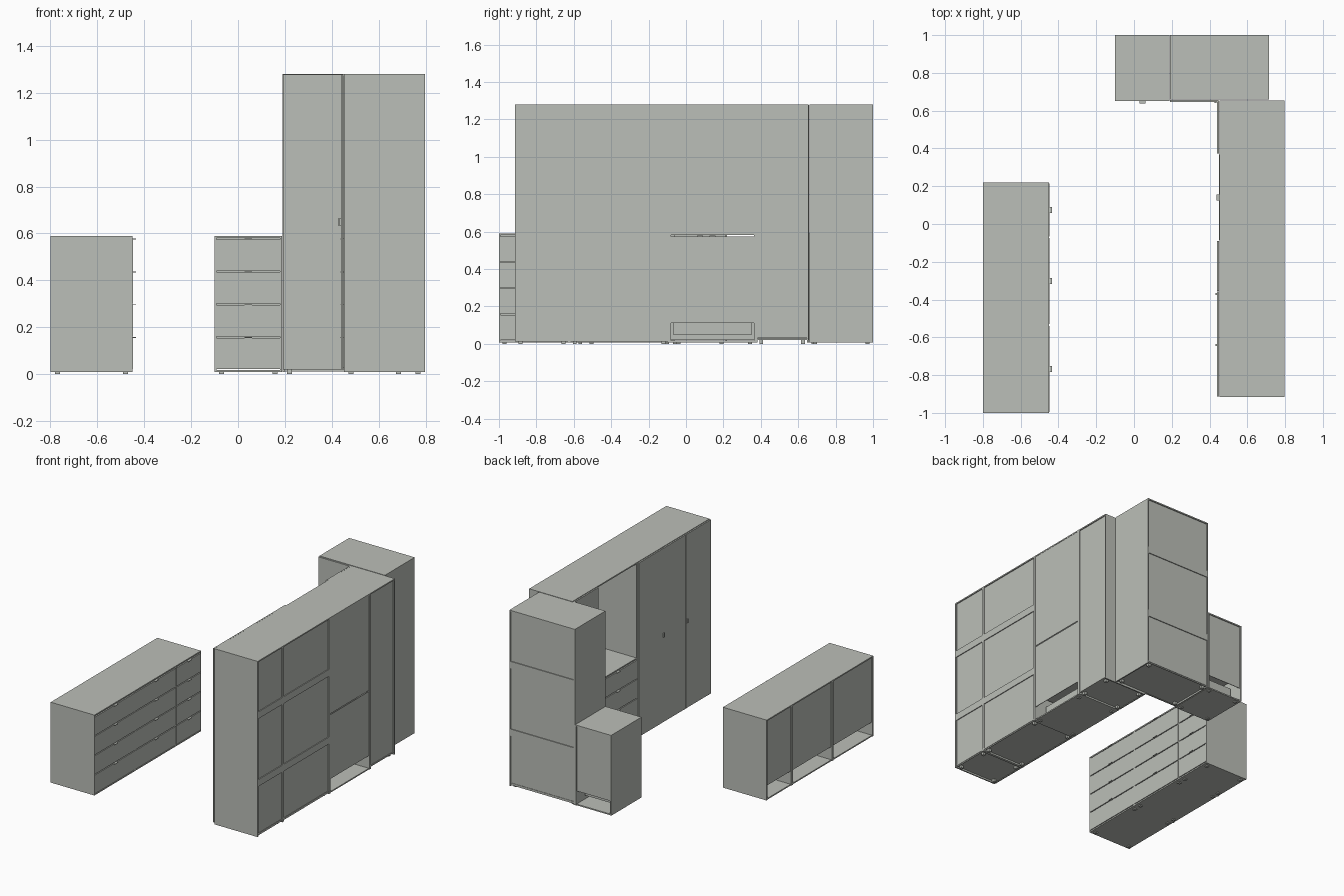
import bpy
import bmesh
from math import radians
from mathutils import Matrix, Vector

if "Cube" in bpy.data.objects:
    bpy.data.objects.remove(bpy.data.objects["Cube"], do_unlink=True)

# Single painted finish
paint = bpy.data.materials.new("warm_grey_paint")
paint.use_nodes = True
colour = (0.50, 0.52, 0.48, 1)
paint.diffuse_color = colour
paint.node_tree.nodes["Principled BSDF"].inputs["Base Color"].default_value = colour

T = 0.009      # board thickness
BASE = 0.008   # foot height
TALL = 1.28
LOW = 0.59


class Unit:
    """Cabinet frame: x across the front, y from front to back, z up."""

    def __init__(self, name, x, y, angle, width, depth, height):
        self.name, self.w, self.d, self.h = name, width, depth, height
        self.place = Matrix.Translation((x, y, 0)) @ Matrix.Rotation(radians(angle), 4, "Z")

    def board(self, part, x0, x1, y0, y1, z0, z1):
        bm = bmesh.new()
        bmesh.ops.create_cube(bm, size=1)
        size = Vector((x1 - x0, y1 - y0, z1 - z0))
        bmesh.ops.scale(bm, vec=size, verts=bm.verts)
        bmesh.ops.translate(bm, vec=Vector((x0, y0, z0)) + size / 2, verts=bm.verts)
        bm.transform(self.place)
        name = f"{self.name}_{part}"
        mesh = bpy.data.meshes.new(name)
        bm.to_mesh(mesh)
        bm.free()
        mesh.materials.append(paint)
        bpy.context.collection.objects.link(bpy.data.objects.new(name, mesh))

    def carcass(self, floor):
        w, d, h = self.w, self.d, self.h
        for part, x in (("left_side", 0), ("right_side", w - T)):
            self.board(part, x, x + T, 0, d, BASE, h)
        self.board("top", T, w - T, 0, d, h - T, h)
        self.board("bottom", T, w - T, 0, d - 0.004, floor, floor + T)
        # Small feet near each corner
        for x in (0.02, w - 0.04):
            for y in (0.02, d - 0.04):
                self.board("foot", x, x + 0.02, y, y + 0.02, 0, floor)

    def back(self, z0, z1, inset=0.007):
        self.board("back_panel", T, self.w - T, self.d - inset - 0.004, self.d - inset, z0, z1)

    def rail(self, z0, z1):
        self.board("back_rail", T, self.w - T, self.d - T, self.d - 0.001, z0, z1)

    def drawers(self, rows=4):
        w, d = self.w, self.d
        pitch = (LOW - T - 0.021) / rows
        for i in range(rows):
            z = 0.021 + i * pitch
            top = z + pitch - 0.006
            self.board("drawer_front", T / 2, w - T / 2, -0.002, 0.008, z, top)
            self.board("drawer_box", 0.02, w - 0.02, 0.008, d * 0.75, z + 0.03, top - 0.02)
            self.board("drawer_handle", w / 2 - 0.016, w / 2 + 0.016, -0.015, 0, top - 0.001, top + 0.003)

    def door(self, x0, x1, handle=None):
        self.board("door", x0 + 0.001, x1 - 0.001, -0.013, -0.003, 0.02, TALL - 0.002)
        if handle is not None:
            self.board("door_handle", handle - 0.005, handle + 0.005, -0.02, -0.013, 0.635, 0.665)


def drawer_chest(name, x, y, angle, width, depth):
    unit = Unit(name, x, y, angle, width, depth, LOW)
    unit.carcass(BASE)
    unit.drawers()
    unit.back(0.11, LOW - T)


def wardrobe(name, x, y, angle, width, depth):
    unit = Unit(name, x, y, angle, width, depth, TALL)
    unit.carcass(0.02)
    # Three back panels separated by flush rails
    for z0, z1 in ((0.012, 0.37), (0.42, 0.86), (0.91, TALL - 0.004)):
        unit.back(z0, z1)
    for z0 in (0.37, 0.86):
        unit.rail(z0, z0 + 0.05)
    return unit


# Long low dresser, facing +x
start = -1.0
for name, width in (("dresser_front", 0.465), ("dresser_middle", 0.465), ("dresser_rear", 0.29)):
    drawer_chest(name, -0.45, start, 90, width, 0.35)
    start += width

# Small chest beside the corner wardrobe
drawer_chest("small_chest", -0.10, 0.652, 0, 0.288, 0.348)

# Wall of tall cabinets, facing -x
WALL, DEPTH = 0.452, 0.346
narrow = wardrobe("narrow_wardrobe", WALL, -0.625, -90, 0.29, DEPTH)
narrow.door(0, 0.29, 0.015)

double = wardrobe("double_wardrobe", WALL, -0.09, -90, 0.535, DEPTH)
double.door(0, 0.267)
double.door(0.267, 0.535, 0.28)

# Open niche above drawers
niche = Unit("niche_cabinet", WALL, 0.372, -90, 0.462, DEPTH, TALL)
niche.carcass(BASE)
niche.drawers()
niche.board("counter", T, niche.w - T, 0, DEPTH - 0.012, LOW - T, LOW)
niche.back(0.11, 0.575, 0.002)
niche.back(0.582, TALL - T, 0.002)

# Narrow cabinet next to the corner
end = Unit("end_cabinet", WALL, 0.655, -90, 0.283, DEPTH, TALL)
end.carcass(0.02)
end.back(0.03, TALL - 0.004)
end.door(0, 0.283)

# Corner wardrobe, facing the front
corner = wardrobe("corner_wardrobe", 0.19, 0.66, 0, 0.525, 0.34)
corner.door(0, 0.257, 0.241)
corner.board("blind_panel", 0.26, 0.525 - T, 0, T, 0.02, TALL - T)
